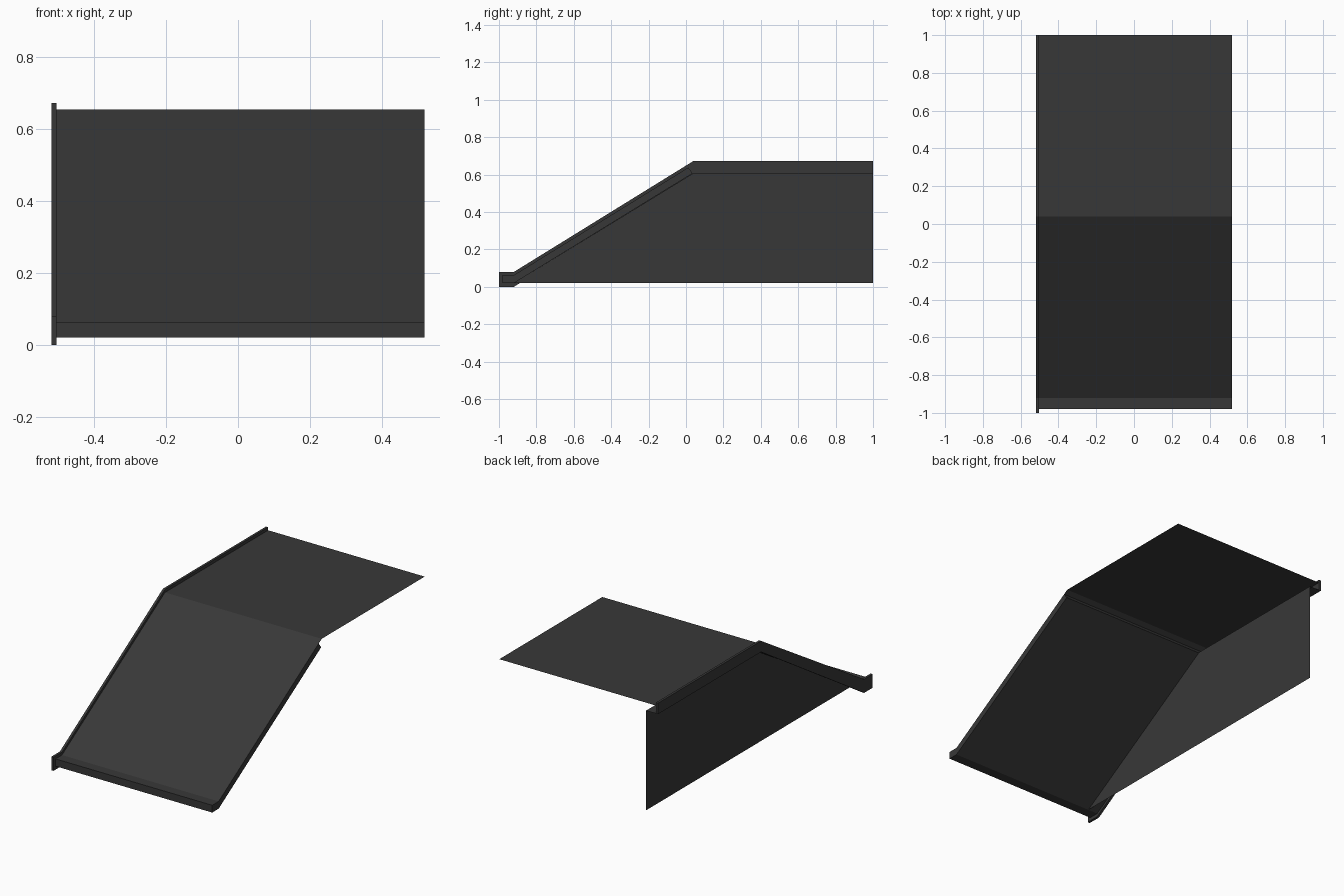
import bpy
import bmesh

if "Cube" in bpy.data.objects:
    bpy.data.objects.remove(bpy.data.objects["Cube"])

dark = bpy.data.materials.new("dark_grey")
dark.diffuse_color = (0.039, 0.039, 0.039, 1)
dark.use_nodes = True
dark.node_tree.nodes["Principled BSDF"].inputs["Base Color"].default_value = dark.diffuse_color


def finish(name, bm):
    mesh = bpy.data.meshes.new(name)
    bm.to_mesh(mesh)
    bm.free()
    mesh.materials.append(dark)
    obj = bpy.data.objects.new(name, mesh)
    bpy.context.collection.objects.link(obj)
    return obj


def prism(name, profile, x0, x1):
    """Solid with a (y, z) side profile, spanning x0 to x1."""
    bm = bmesh.new()
    face = bm.faces.new([bm.verts.new((x0, y, z)) for y, z in profile])
    ext = bmesh.ops.extrude_face_region(bm, geom=[face])
    verts = [v for v in ext["geom"] if isinstance(v, bmesh.types.BMVert)]
    bmesh.ops.translate(bm, verts=verts, vec=(x1 - x0, 0, 0))
    bmesh.ops.recalc_face_normals(bm, faces=bm.faces)
    return finish(name, bm)


def sheet(name, path, x0, x1):
    """Thin open sheet following a (y, z) path, spanning x0 to x1."""
    bm = bmesh.new()
    rows = [[bm.verts.new((x, y, z)) for x in (x0, x1)] for y, z in path]
    for a, b in zip(rows, rows[1:]):
        bm.faces.new((a[0], a[1], b[1], b[0]))
    return finish(name, bm)


LEFT, INNER, RIGHT = -0.518, -0.504, 0.518
SKIRT_X = -0.44

# Raised kerb along the left edge
prism("side_kerb", [(-1, 0), (-0.92, 0), (0.04, 0.608), (1, 0.608),
                    (1, 0.673), (0.04, 0.673), (-0.92, 0.08), (-1, 0.08)],
      LEFT, INNER)

# Sloping slab with a short level toe, cut square to the slope at the top
prism("ramp_slab", [(-0.98, 0.02), (-0.92, 0.02), (0.035, 0.607),
                    (0.012, 0.638), (-0.92, 0.063), (-0.98, 0.063)],
      INNER, RIGHT)

# Level platform sheet, bent down to meet the slab
sheet("platform_sheet", [(0.012, 0.638), (0.04, 0.655), (1, 0.655)], INNER, RIGHT)

# Narrow ledge joining kerb and skirt under the platform
sheet("kerb_ledge", [(0.04, 0.608), (1, 0.608)], INNER, SKIRT_X)

# Vertical side skirt below the deck, set in from the kerb
bm = bmesh.new()
bm.faces.new([bm.verts.new((SKIRT_X, y, z)) for y, z in
              [(1, 0.02), (1, 0.608), (0.04, 0.608), (-0.92, 0.02)]])
finish("side_skirt", bm)
